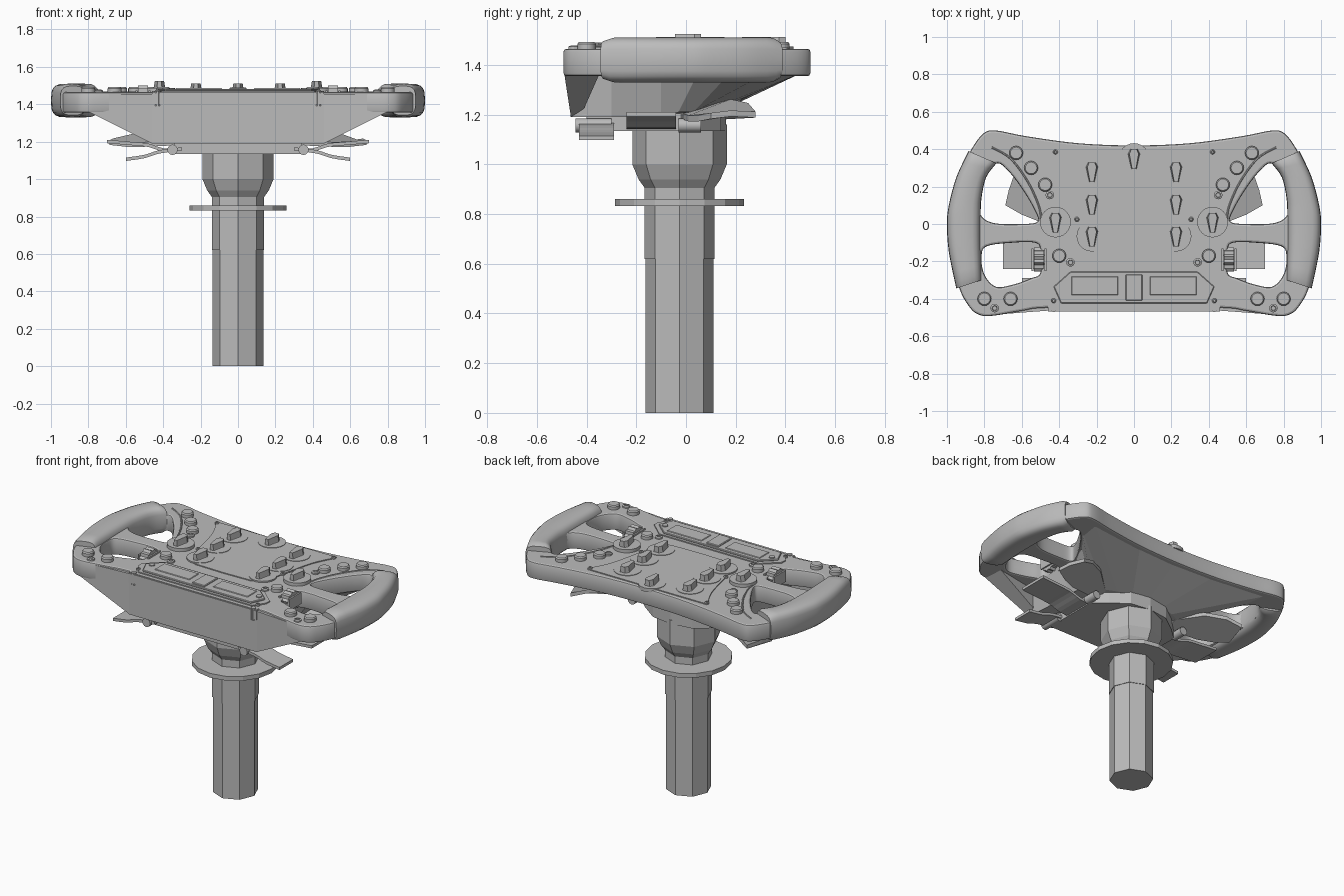
import bpy, bmesh, math
from mathutils import Vector, Matrix

cube = bpy.data.objects.get("Cube")
if cube:
    bpy.data.objects.remove(cube, do_unlink=True)

grey = bpy.data.materials.new("plain grey")
grey.use_nodes = True
COLOUR = (0.5, 0.5, 0.5, 1)
grey.diffuse_color = COLOUR
grey.node_tree.nodes["Principled BSDF"].inputs["Base Color"].default_value = COLOUR
SIDES = (("left", 1), ("right", -1))
TOP = 1.465


def finish(name, mesh, smooth=False):
    mesh.materials.clear()
    mesh.materials.append(grey)
    ob = bpy.data.objects.new(name, mesh)
    bpy.context.scene.collection.objects.link(ob)
    if smooth:
        bpy.context.view_layer.objects.active = ob
        bpy.ops.object.select_all(action='DESELECT')
        ob.select_set(True)
        bpy.ops.object.shade_smooth_by_angle(angle=math.radians(35))
    return ob


def loft(name, rings, smooth=False, bevel=0):
    """Skin a list of equal-length rings and cap both ends."""
    bm = bmesh.new()
    rows = [[bm.verts.new(p) for p in ring] for ring in rings]
    n = len(rows[0])
    for a, b in zip(rows, rows[1:]):
        for i in range(n):
            j = (i + 1) % n
            bm.faces.new((a[i], a[j], b[j], b[i]))
    bm.faces.new(rows[0])
    bm.faces.new(rows[-1])
    bmesh.ops.recalc_face_normals(bm, faces=bm.faces)
    if bevel:
        bmesh.ops.bevel(bm, geom=bm.edges[:], offset=bevel, segments=1, affect='EDGES')
    mesh = bpy.data.meshes.new(name)
    bm.to_mesh(mesh)
    bm.free()
    return finish(name, mesh, smooth)


def prism(name, outline, z0, z1, bevel=0):
    return loft(name, [[(x, y, z) for x, y in outline] for z in (z0, z1)], bevel=bevel)


def box(name, x0, x1, y0, y1, z0, z1, bevel=0):
    return prism(name, [(x0, y0), (x1, y0), (x1, y1), (x0, y1)], z0, z1, bevel)


def turned(name, x, y, profile, sides, smooth=False):
    """Stack of polygon rings given as (radius, height)."""
    return loft(name, [[(x + r * math.cos(k * math.tau / sides),
                         y + r * math.sin(k * math.tau / sides), z)
                        for k in range(sides)] for r, z in profile], smooth)


def both(half):
    return half + [(-p[0], *p[1:]) for p in reversed(half) if abs(p[0]) > 0.001]


def rounded(points, steps=5, closed=True):
    """Pass a smooth curve through a few points."""
    n, out = len(points), []
    pick = lambda i: Vector(points[i % n] if closed else points[max(0, min(n - 1, i))])
    for i in range(n if closed else n - 1):
        a, b, c, d = (pick(i + k) for k in (-1, 0, 1, 2))
        for s in range(steps):
            t = s / steps
            out.append(tuple(0.5 * (2*b + (c - a)*t + (2*a - 5*b + 4*c - d)*t*t
                                    + (3*b - a - 3*c + d)*t**3)))
    return out if closed else out + [tuple(points[-1])]


def from_curve(name, splines, z, extrude=0, bevel=0, fill=True):
    cu = bpy.data.curves.new(name, 'CURVE')
    cu.dimensions = '2D' if fill else '3D'
    cu.fill_mode = 'BOTH' if fill else 'FULL'
    cu.extrude, cu.bevel_depth, cu.bevel_resolution = extrude, bevel, 1
    cu.offset = -bevel if fill else 0
    for pts in splines:
        sp = cu.splines.new('POLY')
        sp.points.add(len(pts) - 1)
        for p, (x, y) in zip(sp.points, pts):
            p.co = (x, y, 0, 1)
        sp.use_cyclic_u = fill
    temp = bpy.data.objects.new(name + "_curve", cu)
    bpy.context.scene.collection.objects.link(temp)
    mesh = bpy.data.meshes.new_from_object(temp.evaluated_get(bpy.context.evaluated_depsgraph_get()))
    bpy.data.objects.remove(temp, do_unlink=True)
    mesh.transform(Matrix.Translation((0, 0, z)))
    return finish(name, mesh, True)


# Face plate with four hand openings
outer = both([(0, .42), (.3, .432), (.58, .47), (.74, .5), (.81, .48), (.88, .38), (.94, .24),
              (.97, .1), (.98, 0), (.97, -.15), (.935, -.34), (.875, -.45), (.82, -.488),
              (.75, -.49), (.6, -.465), (.46, -.448), (0, -.452)])
upper_hole = [(.73, .325), (.66, .27), (.58, .16), (.52, .05), (.52, .01), (.6, 0), (.75, .005),
              (.82, .05), (.82, .14), (.79, .26)]
lower_hole = [(.53, -.1), (.65, -.1), (.79, -.12), (.815, -.18), (.8, -.27), (.74, -.335),
              (.65, -.325), (.55, -.29), (.5, -.26), (.5, -.14)]
holes = [[(s * x, y) for x, y in rounded(h)] for _, s in SIDES for h in (upper_hole, lower_hole)]
from_curve("face_plate", [rounded(outer)] + holes, 1.41, .043, .012)

# Raised centre panel
prism("centre_panel", both([(0, .4), (.43, .4)] + rounded(
    [(.43, .39), (.36, .25), (.31, .05), (.27, -.1), (.2, -.155)], closed=False) + [(0, -.16)]),
    1.45, 1.471)

# Lower housing, upright at the sides and sloping up to the rear rim
rim = both([(0, -.46), (.46, -.46), (.5, -.3), (.5, -.1), (.51, .05), (.58, .18), (.7, .33),
            (.72, .47), (.3, .42), (0, .405)])
floor = both([(0, -.46), (.46, -.46), (.45, -.3), (.44, -.1), (.42, -.03), (.36, .03), (.29, .07),
              (.22, .1), (.12, .13), (0, .14)])
loft("housing", [[(x, y, 1.19 if y < -.05 else 1.21) for x, y in floor],
                 [(x, y, 1.37) for x, y in rim]])
prism("hub_plate", both([(0, -.4), (.34, -.4), (.34, -.02), (.25, .06), (.14, .14), (0, .16)]),
      1.135, 1.22)
box("front_box", -.46, .46, -.464, -.4, 1.19, TOP)
box("front_cover", -.46, .46, -.469, -.45, 1.4, 1.46)

for side, s in SIDES:
    # Slanted wings from the housing to the lower corners
    under = [(.458, -.463, 1.19), (.8, -.489, 1.36), (.79, -.35, 1.36), (.47, -.41, 1.225)]
    loft(side + "_wing", [[(s * x, y, z) for x, y, z in under],
                          [(s * x, y, 1.455) for x, y, z in under]])
    turned(side + "_cover_bolt", s * .43, -.455, [(.016, 1.39), (.016, 1.47)], 10)

    # Moulded hand grips
    pairs = rounded([(.885, .39, .735, .325), (.95, .25, .79, .25), (.99, .1, .815, .14),
                     (1, 0, .82, .04), (.99, -.15, .82, -.12), (.95, -.345, .815, -.3)],
                    4, False)
    rings = []
    for k, (ox, oy, ix, iy) in enumerate(pairs):
        mid, half = Vector((ox + ix, oy + iy)) / 2, Vector((ox - ix, oy - iy)) / 2
        tall = .078 if k in (0, len(pairs) - 1) else .09
        ring = []
        for a in range(20):
            c, q = math.cos(a * math.tau / 20), math.sin(a * math.tau / 20)
            u, v = (math.copysign(abs(w) ** .6, w) for w in (c, q))
            ring.append((s * (mid.x + half.x * u), mid.y + half.y * u, 1.42 + tall * v))
        rings.append(ring)
    loft(side + "_grip", rings, True)

    # Seam ridge around the thumb buttons
    ridge = rounded([(.76, .41), (.66, .35), (.57, .23), (.51, .1), (.495, .02)], closed=False)
    from_curve(side + "_seam", [[(s * x, y) for x, y in ridge]], TOP, 0, .005, False)

    # Buttons and screws
    for x, y in [(.63, .38), (.55, .3), (.475, .21), (.4, -.17), (.8, -.4), (.66, -.4)]:
        turned(side + "_button", s * x, y, [(.037, 1.45), (.037, 1.485), (.031, 1.492)], 16, True)
    for x, y, r in [(.45, .155, .023), (.34, -.205, .023), (.745, -.45, .023),
                    (.42, .385, .013), (.305, .025, .013), (.43, -.41, .013)]:
        turned(side + "_screw", s * x, y, [(r, 1.45), (r, 1.474), (r * .6, 1.478), (r * .5, 1.472)], 12)

    # Ribbed thumbwheel with its cradle
    wheel = [(-.19 + r * math.cos(a), 1.437 + r * math.sin(a))
             for k in range(24) for a in [k * math.tau / 24] for r in [.066 if k % 2 else .056]]
    loft(side + "_thumbwheel", [[(s * x, y, z) for y, z in wheel] for x in (.48, .535)])
    for x in (.473, .542):
        box(side + "_wheel_cheek", s * x - .005, s * x + .005, -.25, -.13, 1.4, 1.475)

    # Shift and clutch paddles with pivots
    for name, y0, y1, path in [
            ("shift_paddle", -.24, -.04, [(.3, 1.15), (.4, 1.155), (.48, 1.18), (.58, 1.19), (.7, 1.2)]),
            ("clutch_paddle", -.43, -.29, [(.3, 1.16), (.42, 1.145), (.5, 1.12), (.6, 1.105)])]:
        path = rounded(path, 3, False)
        strip = [(x, z - .008) for x, z in path] + [(x, z + .01) for x, z in reversed(path)]
        loft(side + "_" + name, [[(s * x, y, z) for x, z in strip] for y in (y0, y1)])
    leaf = [(.28, -.02, 1.195), (.5, .01, 1.185), (.6, .05, 1.185), (.688, .1, 1.195),
            (.67, .18, 1.205), (.635, .28, 1.2), (.54, .25, 1.235), (.42, .18, 1.25), (.28, .06, 1.22)]
    loft(side + "_rear_paddle", [[(s * x, y, z + h) for x, y, z in leaf] for h in (-.012, .012)])
    pivot = [(.35 + .028 * math.cos(k * math.tau / 12), 1.157 + .028 * math.sin(k * math.tau / 12))
             for k in range(12)]
    for y0, y1 in ((-.445, -.3), (-.03, .06)):
        loft(side + "_pivot", [[(s * x, y, z) for x, z in pivot] for y in (y0, y1)], True)

# Rotary knobs with pointed handles
knobs = [(0, .35)] + [(s * x, y) for _, s in SIDES
                      for x, y in [(.225, .28), (.225, .105), (.225, -.065), (.42, .01)]]
for x, y in knobs:
    lift = .012 if abs(x) > .4 else 0
    turned("knob_base", x, y, [(.082, 1.45), (.082, 1.474 + lift)], 24, True)
    blade = [(-.016, -.055), (.016, -.055), (.038, .025), (.022, .05), (-.022, .05), (-.038, .025)]
    loft("knob_handle", [[(x + u * w, y + v, z + lift) for u, v in blade]
                         for z, w in ((1.46, 1), (1.478, .8), (1.512, .65))])

# Display tray with two screens and a middle switch
prism("display_tray", both([(0, -.24), (.36, -.24), (.46, -.33), (.46, -.365), (.41, -.44), (0, -.44)]),
      1.45, 1.472)
prism("display_frame", both([(0, -.255), (.34, -.255), (.43, -.335), (.39, -.425), (0, -.425)]),
      1.47, 1.482, .004)
for side, s in SIDES:
    x0, x1 = sorted((s * .085, s * .335))
    box(side + "_screen", x0, x1, -.38, -.28, 1.475, 1.486, .003)
    turned(side + "_tray_screw", s * .385, -.335, [(.018, 1.47), (.018, 1.488)], 12)
box("middle_switch", -.045, .045, -.41, -.27, 1.47, 1.49, .004)

# Steering column, flange and hub cup
Y = -.026
turned("column_shaft", 0, Y, [(.136, 0), (.136, .63)], 8)
turned("column_sleeve", 0, Y, [(.14, .62), (.14, .92)], 8)
turned("hub_cup", 0, Y, [(.14, .905), (.165, .94), (.19, 1), (.19, 1.16)], 8)
turned("flange", 0, Y, [(.26, .832), (.26, .86)], 16)
